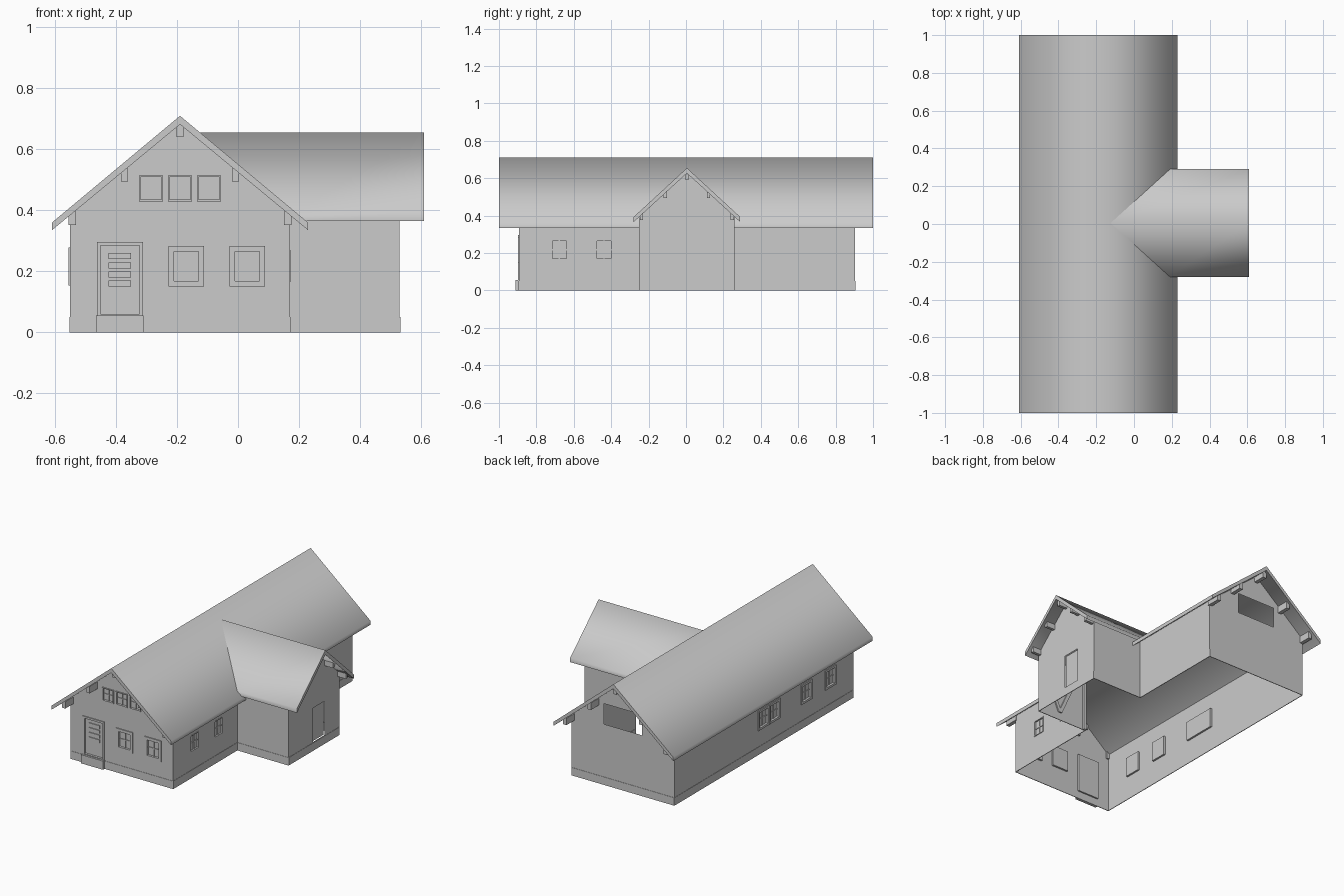
import bpy, bmesh
from math import radians
from mathutils import Vector

if "Cube" in bpy.data.objects:
    bpy.data.objects.remove(bpy.data.objects["Cube"])

# Each wall side maps (along, outward, up) to world coordinates
FRONT = lambda u, d, z: Vector((u, -0.893 - d, z))
BACK = lambda u, d, z: Vector((u, 0.903 + d, z))
LEFT = lambda u, d, z: Vector((-0.55 - d, u, z))
RIGHT = lambda u, d, z: Vector((0.17 + d, u, z))
WING_END = lambda u, d, z: Vector((0.53 + d, u, z))
WING_FRONT = lambda u, d, z: Vector((u, -0.25 - d, z))
WING_BACK = lambda u, d, z: Vector((u, 0.26 + d, z))


def finish(name, bm):
    mesh = bpy.data.meshes.new(name)
    bm.to_mesh(mesh)
    bm.free()
    ob = bpy.data.objects.new(name, mesh)
    bpy.context.collection.objects.link(ob)
    return ob


def add_box(bm, side, u, d, z):
    a, b = side(u[0], d[0], z[0]), side(u[1], d[1], z[1])
    geom = bmesh.ops.create_cube(bm, size=1)
    for v in geom["verts"]:
        v.co = Vector([(a[i] + b[i]) / 2 + v.co[i] * abs(b[i] - a[i]) for i in range(3)])


def boxes(name, side, items):
    bm = bmesh.new()
    for u, d, z in items:
        add_box(bm, side, u, d, z)
    return finish(name, bm)


def wall(name, side, outline, holes=()):
    """Thin wall sheet with rectangular openings (u0, u1, z0, z1)."""
    bm = bmesh.new()
    loops = [outline] + [[(a, c), (b, c), (b, e), (a, e)] for a, b, c, e in holes]
    for loop in loops:
        vs = [bm.verts.new(side(u, 0, z)) for u, z in loop]
        for i, v in enumerate(vs):
            bm.edges.new((v, vs[i - 1]))
    out = side(0, 1, 0) - side(0, 0, 0)
    bmesh.ops.triangle_fill(bm, edges=bm.edges[:], use_beauty=True, normal=out)
    for f in bm.faces:
        f.normal_update()
        if f.normal.dot(out) < 0:
            f.normal_flip()
    return finish(name, bm)


def window(name, side, hole, rim=0.018, out=0.006, bars=True):
    """Surround, recessed pane and glazing bars around an opening."""
    a, b, c, e = hole
    d = (-0.012, out)
    items = [((a - rim, a), d, (c - rim, e + rim)), ((b, b + rim), d, (c - rim, e + rim)),
             ((a, b), d, (c - rim, c)), ((a, b), d, (e, e + rim)),
             ((a, b), (-0.012, -0.008), (c, e))]
    if bars:
        m, h = (a + b) / 2, (c + e) / 2
        items += [((m - .003, m + .003), (-0.008, -0.004), (c, e)),
                  ((a, b), (-0.008, -0.004), (h - .003, h + .003))]
    boxes(name, side, items)


# Openings
door = (-0.45, -0.323, 0.06, 0.285)
front_win = [(-0.21, -0.13, 0.168, 0.265), (-0.01, 0.07, 0.168, 0.265)]
attic_win = [(x + .005, x + 0.075, 0.435, 0.51) for x in (-0.325, -0.23, -0.135)]
left_win = [(-0.70, -0.62, 0.168, 0.265), (-0.46, -0.38, 0.168, 0.265),
            (-0.14, -0.06, 0.168, 0.265), (-0.03, 0.05, 0.168, 0.265)]
right_win = [(-0.715, -0.64, 0.17, 0.265), (-0.475, -0.40, 0.17, 0.265)]
wing_door = (-0.005, 0.11, 0.055, 0.27)
gable_hole = (-0.325, -0.055, 0.385, 0.515)

# Walls
gable = [(-0.55, 0), (0.17, 0), (0.17, 0.388), (-0.19, 0.688), (-0.55, 0.388)]
wing_gable = [(-0.25, 0), (0.26, 0), (0.26, 0.40), (0.005, 0.633), (-0.25, 0.40)]
rect = lambda a, b, h: [(a, 0), (b, 0), (b, h), (a, h)]
wall("front_wall", FRONT, gable, [door] + front_win + attic_win)
wall("back_wall", BACK, gable, [gable_hole])
wall("left_wall", LEFT, rect(-0.893, 0.903, 0.388), left_win)
wall("right_wall_front", RIGHT, rect(-0.893, -0.25, 0.388), right_win)
wall("right_wall_back", RIGHT, rect(0.26, 0.903, 0.388))
wall("wing_end_wall", WING_END, wing_gable, [wing_door])
wall("wing_front_wall", WING_FRONT, rect(0.17, 0.53, 0.40))
wall("wing_back_wall", WING_BACK, rect(0.17, 0.53, 0.40))

# Windows
for i, h in enumerate(front_win):
    window(f"front_window_{i}", FRONT, h)
for i, h in enumerate(attic_win):
    window(f"attic_window_{i}", FRONT, h, rim=0.005)
for i, h in enumerate(left_win):
    window(f"left_window_{i}", LEFT, h, rim=0.014)
for i, h in enumerate(right_win):
    window(f"right_window_{i}", RIGHT, h, rim=0.005, out=0.002)

# Doors, panels and doorstep
window("front_door", FRONT, door, rim=0.012, bars=False)
boxes("front_door_panels", FRONT, [((-0.425, -0.35), (-0.009, -0.003), (z, z + 0.02))
                                   for z in (0.15, 0.18, 0.21, 0.24)])
boxes("wing_door", WING_END, [((-0.005, 0.11), (-0.015, -0.008), (0.055, 0.27))])
boxes("doorstep", FRONT, [((-0.465, -0.31), (0, 0.018), (0, 0.055))])

# Plinth strips
for name, side, a, b in (("front", FRONT, -0.55, 0.17), ("back", BACK, -0.55, 0.17),
                         ("left", LEFT, -0.893, 0.903), ("right_front", RIGHT, -0.893, -0.25),
                         ("right_back", RIGHT, 0.26, 0.903), ("wing_end", WING_END, -0.25, 0.26),
                         ("wing_front", WING_FRONT, 0.17, 0.53), ("wing_back", WING_BACK, 0.17, 0.53)):
    boxes(name + "_plinth", side, [((a, b), (-0.002, 0.002), (0, 0.05))])

# Timber V brace and post inside the wing front wall
bm = bmesh.new()
for top in (0.235, 0.50):
    pts = [(top - .012, 0.34), (top + .012, 0.34), (0.38, 0.05), (0.356, 0.05)]
    f = bm.faces.new([bm.verts.new(WING_FRONT(u, -0.001, z)) for u, z in pts])
    ext = bmesh.ops.extrude_face_region(bm, geom=[f])
    for v in ext["geom"]:
        if isinstance(v, bmesh.types.BMVert):
            v.co.y += 0.008
bmesh.ops.recalc_face_normals(bm, faces=bm.faces)
finish("wing_brace", bm)
boxes("wing_post", WING_FRONT, [((0.17, 0.19), (-0.015, -0.001), (0, 0.38))])

# Purlin ends under the gable overhangs
main_purlins = [(-0.19 + s * o, z) for o, z in ((0.353, 0.353), (0.182, 0.495)) for s in (-1, 1)]
main_purlins.append((-0.19, 0.64))
for name, side in (("front", FRONT), ("back", BACK)):
    boxes(name + "_purlins", side, [((u - .012, u + .012), (-0.01, 0.08), (z, z + 0.044))
                                    for u, z in main_purlins])
wing_purlins = [(0.005 + s * o, z) for o, z in ((0.243, 0.378), (0.115, 0.495)) for s in (-1, 1)]
wing_purlins.append((0.005, 0.59))
boxes("wing_purlins", WING_END, [((u - .009, u + .009), (-0.01, 0.06), (z, z + 0.034))
                                 for u, z in wing_purlins])


def roof(name, start, end):
    """Closed slab between two matching profiles."""
    bm = bmesh.new()
    a, b = [[bm.verts.new(p) for p in ring] for ring in (start, end)]
    n = len(a)
    for i in range(n):
        j = (i + 1) % n
        bm.faces.new((a[i], a[j], b[j], b[i]))
    h = n // 2
    for ring in (a, b):
        for i in range(h - 1):
            bm.faces.new((ring[i], ring[i + 1], ring[n - 2 - i], ring[n - 1 - i]))
    bmesh.ops.recalc_face_normals(bm, faces=bm.faces)
    ob = finish(name, bm)
    bpy.ops.object.select_all(action="DESELECT")
    ob.select_set(True)
    bpy.context.view_layer.objects.active = ob
    bpy.ops.object.shade_smooth_by_angle(angle=radians(87))


# Main roof, and wing roof mitred onto the main slope
prof = [(-0.61, 0.36), (-0.19, 0.71), (0.23, 0.36), (0.23, 0.335), (-0.19, 0.682), (-0.61, 0.335)]
roof("main_roof", [(x, -1, z) for x, z in prof], [(x, 1, z) for x, z in prof])
wprof = [(-0.28, 0.393), (0.005, 0.655), (0.29, 0.393), (0.29, 0.366), (0.005, 0.627), (-0.28, 0.366)]
meet = lambda z: -0.195 + (0.71 - z) / 0.833
roof("wing_roof", [(meet(z), y, z) for y, z in wprof], [(0.61, y, z) for y, z in wprof])
